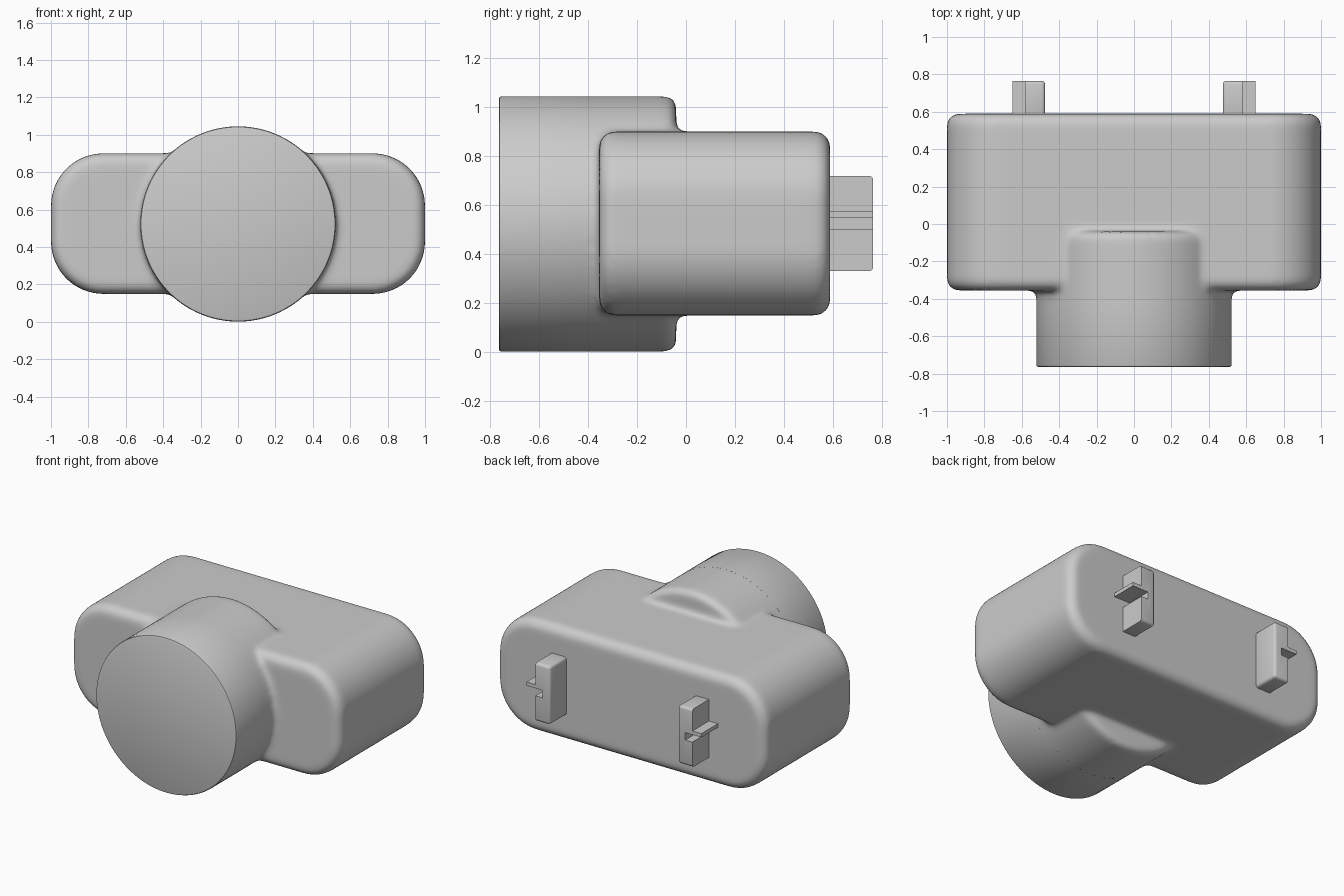
import bpy, bmesh
from mathutils import Matrix, Vector

if "Cube" in bpy.data.objects:
    bpy.data.objects.remove(bpy.data.objects["Cube"], do_unlink=True)

MID_Z = 0.523
RADIUS = 0.522

grey = bpy.data.materials.new("plain grey")
grey.use_nodes = True
grey.diffuse_color = (0.6, 0.6, 0.6, 1)
grey.node_tree.nodes["Principled BSDF"].inputs["Base Color"].default_value = (0.6, 0.6, 0.6, 1)


def finish(name, bm):
    bmesh.ops.recalc_face_normals(bm, faces=bm.faces)
    mesh = bpy.data.meshes.new(name)
    bm.to_mesh(mesh)
    bm.free()
    mesh.materials.append(grey)
    obj = bpy.data.objects.new(name, mesh)
    bpy.context.collection.objects.link(obj)
    return obj


def round_edges(bm, test, width, segments):
    edges = [e for e in bm.edges if test(*e.verts)]
    bmesh.ops.bevel(bm, geom=edges, offset=width, segments=segments,
                    profile=0.5, affect='EDGES', clamp_overlap=True)


def smooth(obj, angle=0.6):
    bpy.ops.object.select_all(action='DESELECT')
    obj.select_set(True)
    bpy.context.view_layer.objects.active = obj
    bpy.ops.object.shade_smooth_by_angle(angle=angle)


def barrel(name, y0, y1, rounded_y, width, segments):
    """Cylinder along y with one rounded rim."""
    bm = bmesh.new()
    place = Matrix.Translation((0, (y0 + y1) / 2, MID_Z)) @ Matrix.Rotation(1.5707963, 4, 'X')
    bmesh.ops.create_cone(bm, cap_ends=True, segments=128, radius1=RADIUS,
                          radius2=RADIUS, depth=y1 - y0, matrix=place)
    round_edges(bm, lambda a, b: abs(a.co.y - rounded_y) < 1e-4
                and abs(b.co.y - rounded_y) < 1e-4, width, segments)
    return finish(name, bm)


# Main housing: a wide block with large side corners and softened front and back
bm = bmesh.new()
bmesh.ops.create_cube(bm, size=1, matrix=Matrix.Translation((0, 0.117, 0.525))
                      @ Matrix.Diagonal((2, 0.945, 0.752, 1)))
round_edges(bm, lambda a, b: abs(a.co.y - b.co.y) > 0.5, 0.28, 14)
round_edges(bm, lambda a, b: abs(a.co.y - b.co.y) < 1e-4, 0.06, 5)
housing = finish("housing", bm)

# Fuse the barrel root into the housing and blend the joint into a fillet
root = barrel("barrel_root", -0.6, -0.04, -0.04, 0.04, 4)
union = housing.modifiers.new("join", 'BOOLEAN')
union.operation = 'UNION'
union.solver = 'EXACT'
union.object = root
remesh = housing.modifiers.new("even_surface", 'REMESH')
remesh.mode = 'VOXEL'
remesh.voxel_size = 0.014
remesh.use_smooth_shade = True
blend = housing.modifiers.new("fillet", 'SMOOTH')
blend.factor = 0.5
blend.iterations = 18
depsgraph = bpy.context.evaluated_depsgraph_get()
fused = bpy.data.meshes.new_from_object(housing.evaluated_get(depsgraph))
housing.modifiers.clear()
housing.data = fused
fused.materials.clear()
fused.materials.append(grey)
for face in fused.polygons:
    face.material_index = 0
bpy.data.objects.remove(root, do_unlink=True)
smooth(housing, 1.2)

# Crisp front of the barrel
smooth(barrel("front_barrel", -0.765, -0.43, -0.765, 0.012, 2))

# Notched contact prongs on the back, each with a thin tab facing outwards
outline = [(0.475, 0.33), (0.583, 0.33), (0.583, 0.50), (0.53, 0.50), (0.53, 0.55),
           (0.65, 0.55), (0.65, 0.575), (0.583, 0.575), (0.583, 0.72), (0.475, 0.72)]


def outer_edge(a, b):
    ends = all(v.co.x < 0.48 or abs(v.co.z - 0.525) > 0.19 for v in (a, b))
    return ends and min(a.co.x, b.co.x) < 0.5


for name, side in (("left_prong", 1), ("right_prong", -1)):
    bm = bmesh.new()
    base = bm.faces.new([bm.verts.new((x, 0.57, z)) for x, z in outline])
    out = bmesh.ops.extrude_face_region(bm, geom=[base], use_keep_orig=True)
    moved = [g for g in out["geom"] if isinstance(g, bmesh.types.BMVert)]
    bmesh.ops.translate(bm, verts=moved, vec=Vector((0, 0.195, 0)))
    round_edges(bm, outer_edge, 0.018, 3)
    bmesh.ops.scale(bm, verts=bm.verts, vec=Vector((side, 1, 1)))
    smooth(finish(name, bm))
